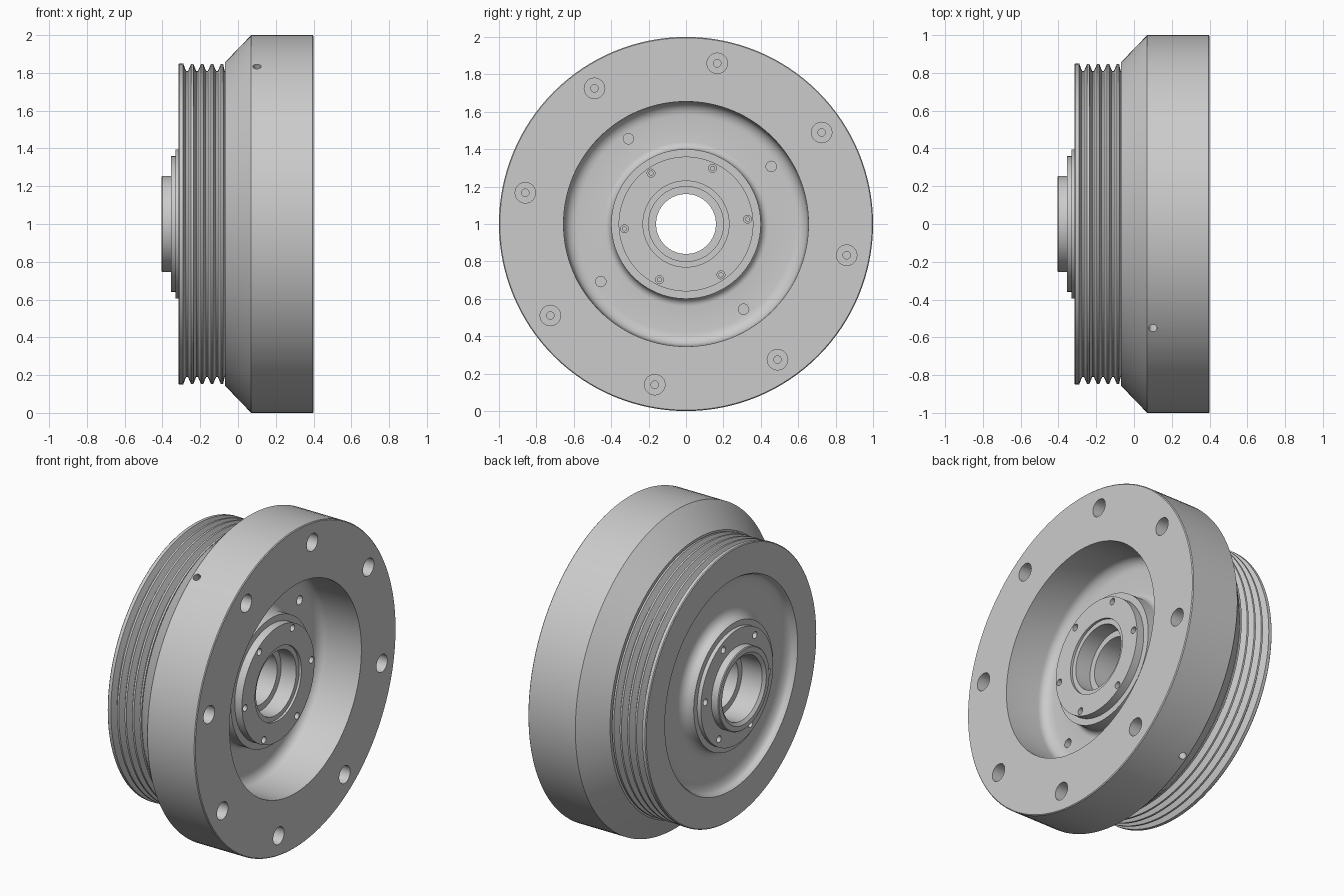
import bpy, bmesh
from math import sin, cos, pi, radians
from mathutils import Matrix, Vector

if "Cube" in bpy.data.objects:
    bpy.data.objects.remove(bpy.data.objects["Cube"])


def revolve(bm, profile, matrix, segments, closed=True):
    """Spin (x, radius) points round the local X axis."""
    rings = []
    for x, r in profile:
        if r == 0:
            rings.append([bm.verts.new(matrix @ Vector((x, 0, 0)))] * segments)
        else:
            rings.append([bm.verts.new(matrix @ Vector(
                (x, r * cos(2 * pi * i / segments), r * sin(2 * pi * i / segments))))
                for i in range(segments)])
    pairs = list(zip(rings, rings[1:]))
    if closed:
        pairs.append((rings[-1], rings[0]))
    for a, b in pairs:
        for i in range(segments):
            j = (i + 1) % segments
            bm.faces.new(list(dict.fromkeys((a[i], a[j], b[j], b[i]))))


def arc(cx, cr, rx, rr, start, end, n=6):
    """Elliptical fillet points in the (x, radius) plane."""
    return [(cx + rx * cos(radians(start + (end - start) * i / n)),
             cr + rr * sin(radians(start + (end - start) * i / n))) for i in range(n + 1)]


def make_object(name, bm):
    bmesh.ops.recalc_face_normals(bm, faces=bm.faces)
    mesh = bpy.data.meshes.new(name)
    bm.to_mesh(mesh)
    bm.free()
    obj = bpy.data.objects.new(name, mesh)
    bpy.context.collection.objects.link(obj)
    return obj


axle = Matrix.Translation((0, 0, 1))

# V-grooved belt rim, from the cone towards the end flange
grooves = []
for k in range(4):
    crest = -0.085 - 0.0525 * k
    grooves += [(crest + 0.006, 0.847), (crest - 0.006, 0.847),
                (crest - 0.022, 0.81), (crest - 0.031, 0.81)]
grooves = grooves[:-1] + [(-0.275, 0.81), (-0.29, 0.85)]

profile = (
    # mounting face and outer wall
    [(0.40, 0.655), (0.40, 0.995), (0.395, 1.0), (0.07, 1.0), (-0.07, 0.855), (-0.07, 0.81)]
    + grooves
    # end flange and shallow dished recess
    + [(-0.31, 0.85), (-0.315, 0.845), (-0.315, 0.66)]
    + arc(-0.30, 0.56, 0.045, 0.09, 90, 0)
    + arc(-0.31, 0.46, 0.055, 0.065, 0, -90)
    # hub plate and shaft collar
    + [(-0.33, 0.395), (-0.33, 0.36), (-0.355, 0.36), (-0.355, 0.255),
       (-0.40, 0.255), (-0.405, 0.25), (-0.405, 0.22), (-0.39, 0.20), (-0.25, 0.20)]
    # stepped bore
    + [(-0.25, 0.16), (0.16, 0.16), (0.16, 0.20), (0.265, 0.20), (0.265, 0.23)]
    # inner hub boss, web and deep cavity
    + [(0.28, 0.23), (0.28, 0.36), (0.23, 0.36), (0.23, 0.40)]
    + arc(0.15, 0.44, 0.04, 0.04, 270, 180)
    + arc(0.17, 0.58, 0.06, 0.07, 180, 90)
)
bm = bmesh.new()
revolve(bm, profile, axle, 128)
wheel = make_object("belt_pulley_wheel", bm)

# All drilled holes, gathered in one cutter
bm = bmesh.new()


def hole(face_x, radius, angle, steps, side=1):
    """Stepped blind hole; steps are (depth, hole radius)."""
    pts, depth = [(0.02, 0), (0.02, steps[0][1])], 0
    for d, r in steps:
        if depth:
            pts.append((-depth, r))
        pts.append((-d, r))
        depth = d
    pts.append((-depth, 0))
    a = radians(angle)
    place = axle @ Matrix.Translation((face_x, radius * cos(a), radius * sin(a)))
    if side < 0:
        place = place @ Matrix.Rotation(pi, 4, 'Z')
    revolve(bm, pts, place, 24, closed=False)


for k in range(8):   # counterbored mounting holes
    hole(0.40, 0.875, 34 + 45 * k, [(0.10, 0.055), (0.16, 0.02)])
for k in range(4):   # web holes
    hole(0.11, 0.55, 34 + 90 * k, [(0.10, 0.028)])
for k in range(6):   # hub screw holes on both ends
    hole(0.28, 0.33, 4.5 + 60 * k, [(0.03, 0.021), (0.05, 0.011)])
    hole(-0.355, 0.315, 4.5 + 60 * k, [(0.03, 0.021), (0.05, 0.011)], -1)
for angle in (123.5, 303.5):   # radial rim holes
    place = (axle @ Matrix.Rotation(radians(angle), 4, 'X')
             @ Matrix.Translation((0.10, 1.0, 0)) @ Matrix.Rotation(pi / 2, 4, 'Z'))
    revolve(bm, [(0.02, 0), (0.02, 0.022), (-0.08, 0.022), (-0.08, 0)], place, 24, closed=False)
cutter = make_object("hole_cutter", bm)
cutter.hide_render = True

mod = wheel.modifiers.new("holes", 'BOOLEAN')
mod.operation = 'DIFFERENCE'
mod.solver = 'EXACT'
mod.object = cutter
bpy.context.view_layer.objects.active = wheel
wheel.select_set(True)
bpy.ops.object.modifier_apply(modifier=mod.name)
bpy.data.objects.remove(cutter)

bpy.ops.object.select_all(action='DESELECT')
wheel.select_set(True)
bpy.context.view_layer.objects.active = wheel
bpy.ops.object.shade_smooth_by_angle(angle=radians(30))
